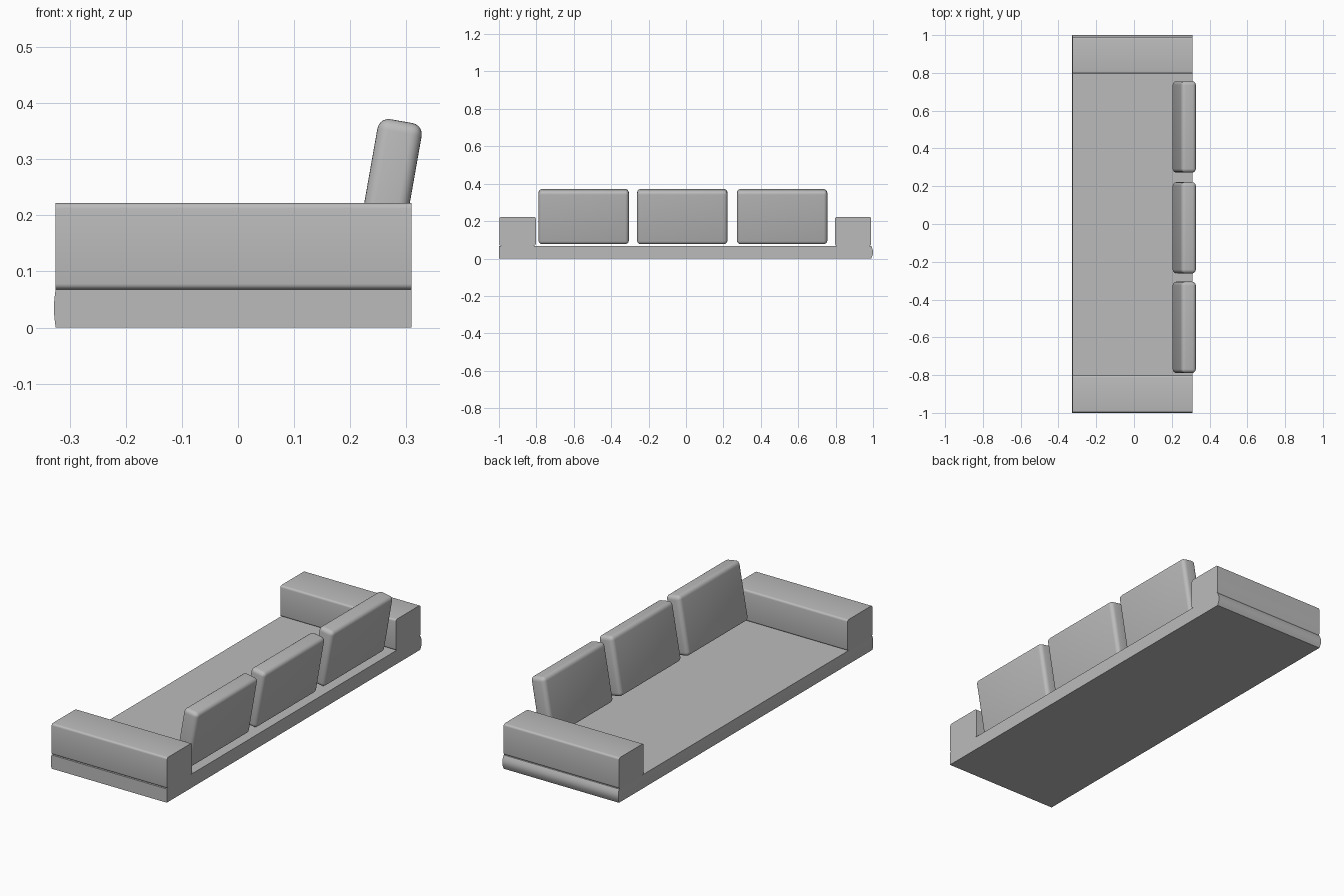
import bpy, bmesh, math
from mathutils import Vector

cube = bpy.data.objects.get("Cube")
if cube:
    bpy.data.objects.remove(cube, do_unlink=True)

grey = bpy.data.materials.new("grey fabric")
grey.use_nodes = True
colour = (0.5, 0.5, 0.5, 1)
grey.diffuse_color = colour
grey.node_tree.nodes["Principled BSDF"].inputs["Base Color"].default_value = colour


def finish(bm, name):
    bmesh.ops.recalc_face_normals(bm, faces=bm.faces)
    mesh = bpy.data.meshes.new(name)
    bm.to_mesh(mesh)
    bm.free()
    mesh.materials.append(grey)
    obj = bpy.data.objects.new(name, mesh)
    bpy.context.collection.objects.link(obj)
    bpy.ops.object.select_all(action='DESELECT')
    obj.select_set(True)
    bpy.context.view_layer.objects.active = obj
    bpy.ops.object.shade_smooth_by_angle(angle=math.radians(35))
    return obj


def rounded_box(name, size, centre, radius, segments, along_x_only=False):
    bm = bmesh.new()
    bmesh.ops.create_cube(bm, size=1)
    bmesh.ops.scale(bm, vec=size, verts=bm.verts)
    edges = [e for e in bm.edges if not along_x_only
             or abs(e.verts[0].co.x - e.verts[1].co.x) > 0.01]
    bmesh.ops.bevel(bm, geom=edges, offset=radius, segments=segments,
                    profile=0.5, affect='EDGES')
    obj = finish(bm, name)
    obj.location = centre
    return obj


# Base: stacked outlines, bulging on the front (-x) and one end (+y)
BASE_TOP = 0.068
bm = bmesh.new()
rings = []
levels = 10
for i in range(levels + 1):
    t = i / levels
    bulge = math.sin(math.pi * t)
    x0, y1 = -0.325 - 0.003 * bulge, 0.99 + 0.01 * bulge
    rings.append([bm.verts.new((x, y, BASE_TOP * t))
                  for x, y in ((x0, -1), (0.309, -1), (0.309, y1), (x0, y1))])
for low, high in zip(rings, rings[1:]):
    for k in range(4):
        n = (k + 1) % 4
        bm.faces.new((low[k], low[n], high[n], high[k]))
bm.faces.new(rings[0])
bm.faces.new(rings[-1])
finish(bm, "base")

# Armrests: long edges softened, ends cut flat
for name, y0, y1 in (("armrest_right", -0.998, -0.803), ("armrest_left", 0.797, 0.99)):
    rounded_box(name, Vector((0.634, y1 - y0, 0.222 - BASE_TOP)),
                (-0.008, (y0 + y1) / 2, (0.222 + BASE_TOP) / 2), 0.01, 4, True)

# Back cushions, leaning outwards
for i, y in enumerate((-0.547, -0.02, 0.514)):
    cushion = rounded_box(f"back_cushion_{i + 1}", Vector((0.08, 0.483, 0.292)),
                          (0.266, y, 0.224), 0.02, 5)
    cushion.rotation_euler.y = math.radians(10)
